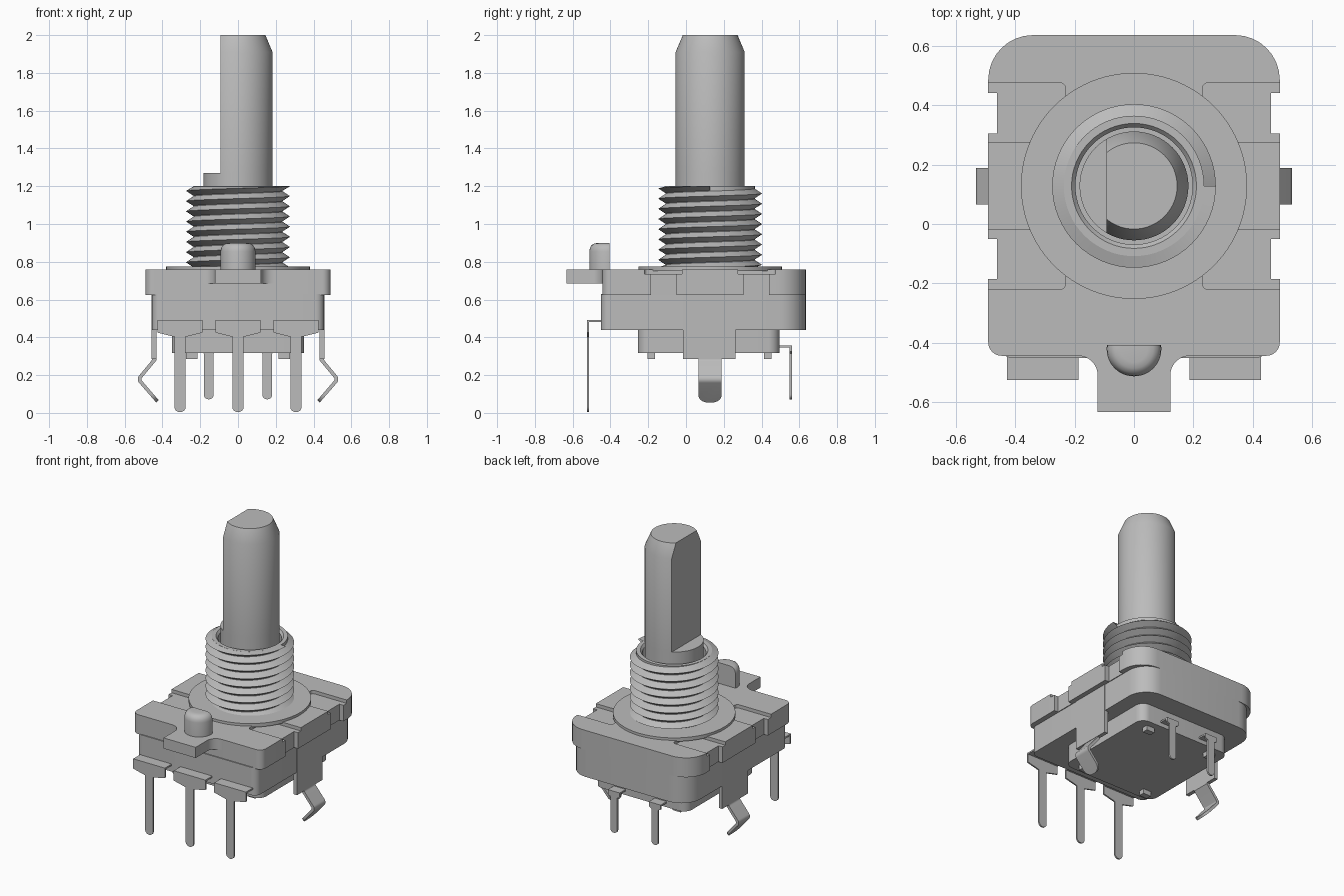
import bpy, bmesh, math
from mathutils import Vector

if "Cube" in bpy.data.objects:
    bpy.data.objects.remove(bpy.data.objects["Cube"], do_unlink=True)

GREY = (0.5, 0.5, 0.5, 1)
mat = bpy.data.materials.new("satin grey")
mat.use_nodes = True
mat.diffuse_color = GREY
mat.node_tree.nodes["Principled BSDF"].inputs["Base Color"].default_value = GREY

AXIS_Y = 0.128  # y position of the shaft axis


def finish(bm, name):
    bmesh.ops.recalc_face_normals(bm, faces=bm.faces)
    me = bpy.data.meshes.new(name)
    bm.to_mesh(me)
    bm.free()
    me.materials.append(mat)
    ob = bpy.data.objects.new(name, me)
    bpy.context.collection.objects.link(ob)
    bpy.ops.object.select_all(action="DESELECT")
    ob.select_set(True)
    bpy.context.view_layer.objects.active = ob
    bpy.ops.object.shade_smooth_by_angle(angle=math.radians(32))
    return ob


def rounded(points, steps=8):
    """Outline from (u, v) or (u, v, radius) corners."""
    out = []
    for i, p in enumerate(points):
        c = Vector(p[:2])
        if len(p) < 3:
            out.append(c)
            continue
        a = (Vector(points[i - 1][:2]) - c).normalized()
        b = (Vector(points[(i + 1) % len(points)][:2]) - c).normalized()
        half = a.angle(b) / 2
        mid = c + (a + b).normalized() * p[2] / math.sin(half)
        t = p[2] / math.tan(half)
        va, vb = c + a * t - mid, c + b * t - mid
        sweep = va.angle_signed(vb)
        for k in range(steps + 1):
            ang = -sweep * k / steps
            out.append(mid + Vector((va.x * math.cos(ang) - va.y * math.sin(ang),
                                     va.x * math.sin(ang) + va.y * math.cos(ang))))
    return out


def prism(name, points, lo, hi, axis="z", tip=None):
    """Extrude an outline along an axis; tip rounds the low end corners."""
    place = {"z": lambda u, v, w: (u, v, w),
             "y": lambda u, v, w: (u, w, v),
             "x": lambda u, v, w: (w, u, v)}[axis]
    bm = bmesh.new()
    pts = rounded(points)
    n = len(pts)
    rows = [[bm.verts.new(place(p.x, p.y, w)) for p in pts] for w in (lo, hi)]
    bm.faces.new(rows[0])
    bm.faces.new(rows[1])
    for i in range(n):
        j = (i + 1) % n
        bm.faces.new((rows[0][i], rows[0][j], rows[1][j], rows[1][i]))
    if tip:
        ends = [e for e in bm.edges if all(v.co.z < tip for v in e.verts)
                and abs(e.verts[0].co.y - e.verts[1].co.y) < 1e-5]
        bmesh.ops.bevel(bm, geom=ends, offset=0.05, segments=6, profile=0.5,
                        affect="EDGES")
    return finish(bm, name)


def box(name, x0, x1, y0, y1, z0, z1):
    return prism(name, [(x0, y0), (x1, y0), (x1, y1), (x0, y1)], z0, z1)


def lathe(name, profile, cy=AXIS_Y, seg=64, cut=None):
    """Turn an (r, z) profile; cut = (point, normal) slices off the normal side."""
    bm = bmesh.new()
    rings = [[bm.verts.new((r * math.cos(2 * math.pi * i / seg),
                            cy + r * math.sin(2 * math.pi * i / seg), z))
              for i in range(seg)] for r, z in profile]
    for a, b in zip(rings, rings[1:]):
        for i in range(seg):
            j = (i + 1) % seg
            bm.faces.new((a[i], a[j], b[j], b[i]))
    bm.faces.new(rings[0])
    bm.faces.new(rings[-1])
    if cut:
        bmesh.ops.bisect_plane(bm, geom=bm.verts[:] + bm.edges[:] + bm.faces[:],
                               plane_co=cut[0], plane_no=cut[1], clear_outer=True)
        bmesh.ops.holes_fill(bm, edges=[e for e in bm.edges if e.is_boundary], sides=0)
    return finish(bm, name)


# Shaft: round root and flatted upper part with a chamfered tip
lathe("shaft_root", [(0.183, 0.8), (0.183, 1.27)])
lathe("shaft", [(0.183, 1.27), (0.183, 1.91), (0.145, 2.0)],
      cut=((-0.092, 0, 0), (-1, 0, 0)))

# Threaded bushing with a chamfered bore
lathe("bushing", [(0.236, 0.76), (0.236, 1.2), (0.21, 1.2), (0.197, 1.185),
                  (0.197, 1.1), (0.15, 1.1)])
lathe("flange", [(0.38, 0.75), (0.38, 0.775)], seg=96)


def thread(name, z0, z1, root, crest, pitch, seg=64):
    bm = bmesh.new()
    turns = math.ceil((z1 - z0) / pitch) + 2
    inner, outer = [], []
    for i in range(turns * seg + 1):
        a = 2 * math.pi * i / seg
        z = z0 + pitch * (i / seg - 1.5)
        for row, r, dz in ((inner, root, 0), (outer, crest, pitch / 2)):
            zc = min(max(z + dz, z0), z1)
            row.append(bm.verts.new((r * math.cos(a), AXIS_Y + r * math.sin(a), zc)))
    for i in range((turns - 1) * seg):
        bm.faces.new((inner[i], inner[i + 1], outer[i + 1], outer[i]))
        bm.faces.new((outer[i], outer[i + 1], inner[i + seg + 1], inner[i + seg]))
    bmesh.ops.dissolve_degenerate(bm, dist=1e-6, edges=bm.edges[:])
    return finish(bm, name)


thread("bushing_thread", 0.77, 1.2, 0.234, 0.275, 0.054)


def mirrored(right):
    """Close an outline by mirroring its right half, listed back to front."""
    return right + [(-p[0],) + tuple(p[1:]) for p in reversed(right)]


# Cover: notched slab with a shallower top layer that leaves side channels
prism("cover_slab", mirrored([
    (0.49, 0.635, 0.15), (0.49, 0.44), (0.46, 0.44), (0.46, 0.305), (0.49, 0.305),
    (0.49, -0.05), (0.46, -0.05), (0.46, -0.185), (0.49, -0.185),
    (0.49, -0.443, 0.045)]), 0.625, 0.735)
prism("cover_top", mirrored([
    (0.49, 0.635, 0.15), (0.49, 0.475), (0.23, 0.475, 0.02), (0.23, -0.22, 0.02),
    (0.49, -0.22), (0.49, -0.443, 0.045)]), 0.735, 0.758)
box("cover_strap", -0.49, 0.49, -0.02, 0.275, 0.73, 0.758)

# Locating tab and its half-round peg
prism("locating_tab", mirrored([
    (0.19, -0.40), (0.19, -0.443), (0.122, -0.443, 0.066), (0.122, -0.632)]),
    0.685, 0.758)
lathe("locating_peg", [(0.092, 0.74), (0.092, 0.855), (0.089, 0.872), (0.08, 0.888),
                       (0.065, 0.897), (0.045, 0.9)],
      cy=-0.42, seg=48, cut=((0, -0.406, 0), (0, 1, 0)))

# Lower housing and base
prism("housing", mirrored([(0.455, 0.635, 0.14), (0.455, -0.45, 0.045)]), 0.44, 0.63)
prism("base", mirrored([(0.35, 0.495, 0.06), (0.35, -0.255, 0.06)]), 0.317, 0.45)
for x in (-0.245, 0.245):
    for y in (-0.185, 0.432):
        box("base_foot", x - 0.03, x + 0.03, y - 0.02, y + 0.02, 0.285, 0.32)

# Bracket sides and bent snap legs
for side, s in (("left", 1), ("right", -1)):
    box(side + "_bracket", *sorted((0.432 * s, 0.458 * s)), -0.015, 0.262, 0.285, 0.63)
    leg = [(0.455, 0.32), (0.455, 0.28, 0.02), (0.54, 0.178, 0.03), (0.433, 0.055),
           (0.42, 0.067), (0.515, 0.178, 0.01), (0.432, 0.278), (0.432, 0.32)]
    prism(side + "_snap_leg", [(p[0] * s,) + p[1:] for p in leg],
          0.066, 0.188, "y", tip=0.08)

# Three front pins with wide heads folded into the housing
for x in (-0.307, 0, 0.307):
    prism("front_pin", [(x - 0.12, 0.492), (x - 0.12, 0.425), (x - 0.03, 0.403),
                        (x - 0.03, 0.004, 0.029), (x + 0.03, 0.004, 0.029),
                        (x + 0.03, 0.403), (x + 0.12, 0.425), (x + 0.12, 0.492)],
          -0.524, -0.514, "y")
    box("front_pin_fold", x - 0.12, x + 0.12, -0.52, -0.42, 0.481, 0.492)

# Two back pins
for x in (-0.155, 0.155):
    prism("back_pin", [(x - 0.045, 0.356), (x - 0.045, 0.325), (x - 0.026, 0.315),
                       (x - 0.026, 0.072, 0.025), (x + 0.026, 0.072, 0.025),
                       (x + 0.026, 0.315), (x + 0.045, 0.325), (x + 0.045, 0.356)],
          0.548, 0.56, "y")
    box("back_pin_fold", x - 0.045, x + 0.045, 0.48, 0.555, 0.345, 0.356)
